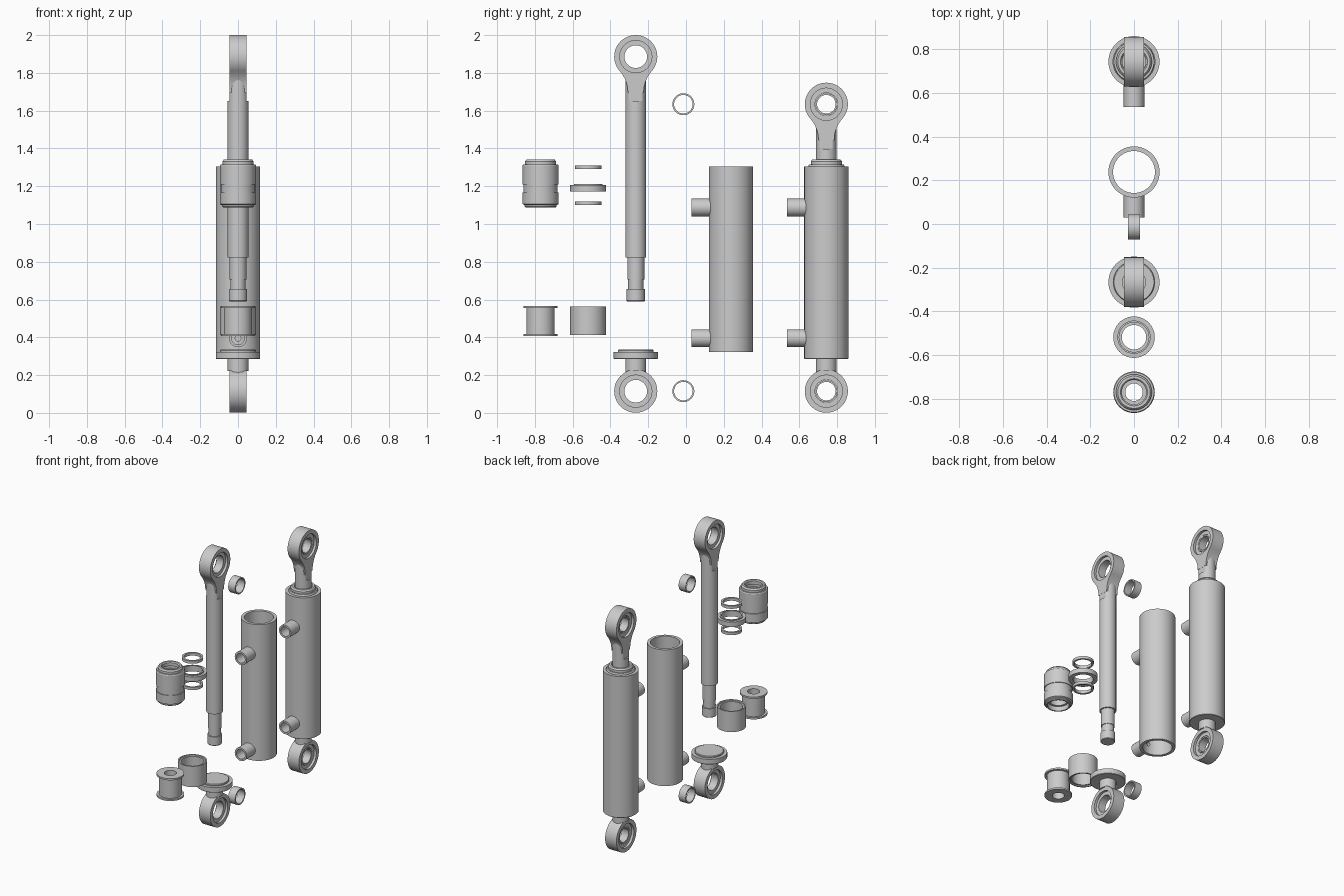
import bpy, bmesh
from math import cos, sin, pi, atan2
from mathutils import Matrix, Vector

if "Cube" in bpy.data.objects:
    bpy.data.objects.remove(bpy.data.objects["Cube"])

SEG = 64
AXIS = {'Z': Matrix.Identity(4),
        'X': Matrix.Rotation(pi / 2, 4, 'Y'),
        'Y': Matrix.Rotation(-pi / 2, 4, 'X')}
EYE_R = 0.114


def add(name, mesh, loc):
    ob = bpy.data.objects.new(name, mesh)
    ob.location = loc
    bpy.context.collection.objects.link(ob)
    return ob


def lathe(name, prof, loc, axis='Z', closed=True):
    """Revolve (radius, height) points; closed makes a hollow ring section."""
    bm = bmesh.new()
    vs = [bm.verts.new((r, 0, z)) for r, z in prof]
    es = [bm.edges.new(p) for p in zip(vs, vs[1:])]
    if closed:
        es.append(bm.edges.new((vs[-1], vs[0])))
    bmesh.ops.spin(bm, geom=vs + es, cent=(0, 0, 0), axis=(0, 0, 1),
                   angle=2 * pi, steps=SEG, use_duplicate=False)
    bmesh.ops.remove_doubles(bm, verts=bm.verts, dist=1e-5)
    bmesh.ops.recalc_face_normals(bm, faces=bm.faces)
    bm.transform(AXIS[axis])
    me = bpy.data.meshes.new(name)
    bm.to_mesh(me)
    bm.free()
    return add(name, me, loc)


def ring(name, r_out, r_in, z0, z1, loc, axis='Z'):
    return lathe(name, [(r_out, z0), (r_out, z1), (r_in, z1), (r_in, z0)], loc, axis)


def prism(name, loops, half, loc, mat=Matrix.Identity(4)):
    """Extrude flat outlines (with holes) by half each way."""
    cu = bpy.data.curves.new(name, 'CURVE')
    cu.dimensions, cu.fill_mode, cu.extrude = '2D', 'BOTH', half
    for pts in loops:
        sp = cu.splines.new('POLY')
        sp.points.add(len(pts) - 1)
        for p, (u, v) in zip(sp.points, pts):
            p.co = (u, v, 0, 1)
        sp.use_cyclic_u = True
    tmp = add(name, cu, (0, 0, 0))
    me = bpy.data.meshes.new_from_object(tmp)
    bpy.data.objects.remove(tmp)
    bm = bmesh.new()
    bm.from_mesh(me)
    bmesh.ops.remove_doubles(bm, verts=bm.verts, dist=1e-5)
    bm.transform(mat)
    bmesh.ops.recalc_face_normals(bm, faces=bm.faces)
    bm.to_mesh(me)
    bm.free()
    return add(name, me, loc)


def circle(r, n=SEG):
    return [(r * cos(2 * pi * i / n), r * sin(2 * pi * i / n)) for i in range(n)]


def eye(name, y, z, up, d, neck):
    """Lug with filleted shank pointing up (1) or down (-1)."""
    w = 0.042
    f = (w * w + d * d - EYE_R ** 2) / (2 * (EYE_R - w))
    a, b = atan2(d, -(w + f)), atan2(-d, w + f)
    half = [(w + f + f * cos(t), -d + f * sin(t))
            for t in (pi + (a - pi) * i / 12 for i in range(13))]
    half += [(EYE_R * cos(t), EYE_R * sin(t))
             for t in (b + (pi / 2 - b) * i / 28 for i in range(1, 29))]
    outline = half + [(-u, v) for u, v in reversed(half[:-1])]
    outline = [(u, -up * v) for u, v in outline]
    to_yz = Matrix(((0, 0, 1, 0), (1, 0, 0, 0), (0, 1, 0, 0), (0, 0, 0, 1)))
    prism(name, [outline, circle(0.085)], 0.045, (0, y, z), to_yz)
    # recessed web round the pin hole
    ring(name + "_web", 0.085, 0.06, -0.028, 0.028, (0, y, z), 'X')
    # round shank with two flats
    flat = [(max(-0.044, min(0.044, u)), v) for u, v in circle(0.055)]
    prism(name + "_shank", [flat], (neck - 0.092) / 2,
          (0, y, z + up * (neck + 0.092) / 2))


def rod(y, dz):
    lathe("piston_rod", [(0, 0.59), (0.045, 0.59), (0.048, 0.594), (0.048, 0.655),
                         (0.04, 0.655), (0.04, 0.705), (0.045, 0.705), (0.045, 0.822),
                         (0.055, 0.822), (0.055, 1.65), (0, 1.65)],
          (0, y, dz), closed=False)
    eye("rod_eye", y, 1.886 + dz, -1, 0.19, 0.24)


def base_cap(y):
    lathe("base_cap", [(0, 0.223), (0.055, 0.223), (0.055, 0.285), (0.114, 0.285),
                       (0.117, 0.288), (0.117, 0.323), (0.095, 0.323), (0.095, 0.331),
                       (0.091, 0.335), (0, 0.335)], (0, y, 0), closed=False)
    eye("base_eye", y, 0.115, 1, 0.11, 0.11)


def bushing(y, z):
    ring("eye_bushing", 0.058, 0.049, -0.028, 0.028, (0, y, z), 'X')


def gland(y):
    lathe("gland", [(0.079, 1.087), (0.085, 1.093), (0.085, 1.1), (0.095, 1.105),
                    (0.095, 1.168), (0.09, 1.168), (0.09, 1.21), (0.095, 1.21),
                    (0.095, 1.31), (0.091, 1.316), (0.082, 1.316), (0.082, 1.332),
                    (0.074, 1.342), (0.062, 1.342), (0.056, 1.335), (0.056, 1.311),
                    (0.07, 1.311), (0.07, 1.289), (0.056, 1.289), (0.056, 1.12),
                    (0.07, 1.12), (0.07, 1.087)], (0, y, 0))


def gland_seals(y):
    for z in (1.29, 1.1):
        ring("rod_seal", 0.07, 0.056, z, z + 0.02, (0, y, 0))
    lathe("gland_seal", [(0.095, 1.172), (0.095, 1.206), (0.076, 1.206), (0.076, 1.213),
                         (0.066, 1.213), (0.066, 1.172)], (0, y, 0))


def piston(y):
    lathe("piston_spool", [(0.09, 0.406), (0.09, 0.418), (0.075, 0.418), (0.075, 0.555),
                           (0.09, 0.555), (0.09, 0.567), (0.04, 0.567), (0.04, 0.406)],
          (0, y, 0))


def piston_sleeve(y):
    lathe("piston_sleeve", [(0.095, 0.413), (0.095, 0.562), (0.086, 0.562), (0.084, 0.555),
                            (0.074, 0.555), (0.074, 0.42), (0.084, 0.42), (0.086, 0.413)],
          (0, y, 0))


def barrel(y):
    tube = ring("barrel", 0.117, 0.096, 0.323, 1.305, (0, y, 0))
    for z in (0.395, 1.087):
        # oil passage through the wall
        cut = lathe("passage_cutter", [(0, -0.15), (0.015, -0.15), (0.015, -0.05), (0, -0.05)],
                    (0, y, z), 'Y', closed=False)
        cut.hide_render = True
        mod = tube.modifiers.new("passage", 'BOOLEAN')
        mod.operation, mod.object, mod.solver = 'DIFFERENCE', cut, 'EXACT'
        bpy.context.view_layer.objects.active = tube
        bpy.ops.object.modifier_apply(modifier=mod.name)
        bpy.data.objects.remove(cut)
        # port boss
        ring("oil_port", 0.047, 0.034, -0.208, -0.1, (0, y, z), 'Y')


# exploded parts
gland(-0.77)
piston(-0.77)
gland_seals(-0.518)
piston_sleeve(-0.518)
rod(-0.266, 0)
base_cap(-0.266)
for bz in (0.115, 1.634):
    bushing(-0.014, bz)
barrel(0.238)

# assembled cylinder, rod retracted
Y = 0.743
gland(Y)
gland_seals(Y)
piston(Y)
piston_sleeve(Y)
rod(Y, -0.252)
base_cap(Y)
barrel(Y)
for bz in (0.115, 1.634):
    bushing(Y, bz)

# smooth round faces, keep machined edges sharp
for ob in bpy.context.scene.objects:
    ob.select_set(True)
    bpy.context.view_layer.objects.active = ob
bpy.ops.object.shade_smooth_by_angle()
